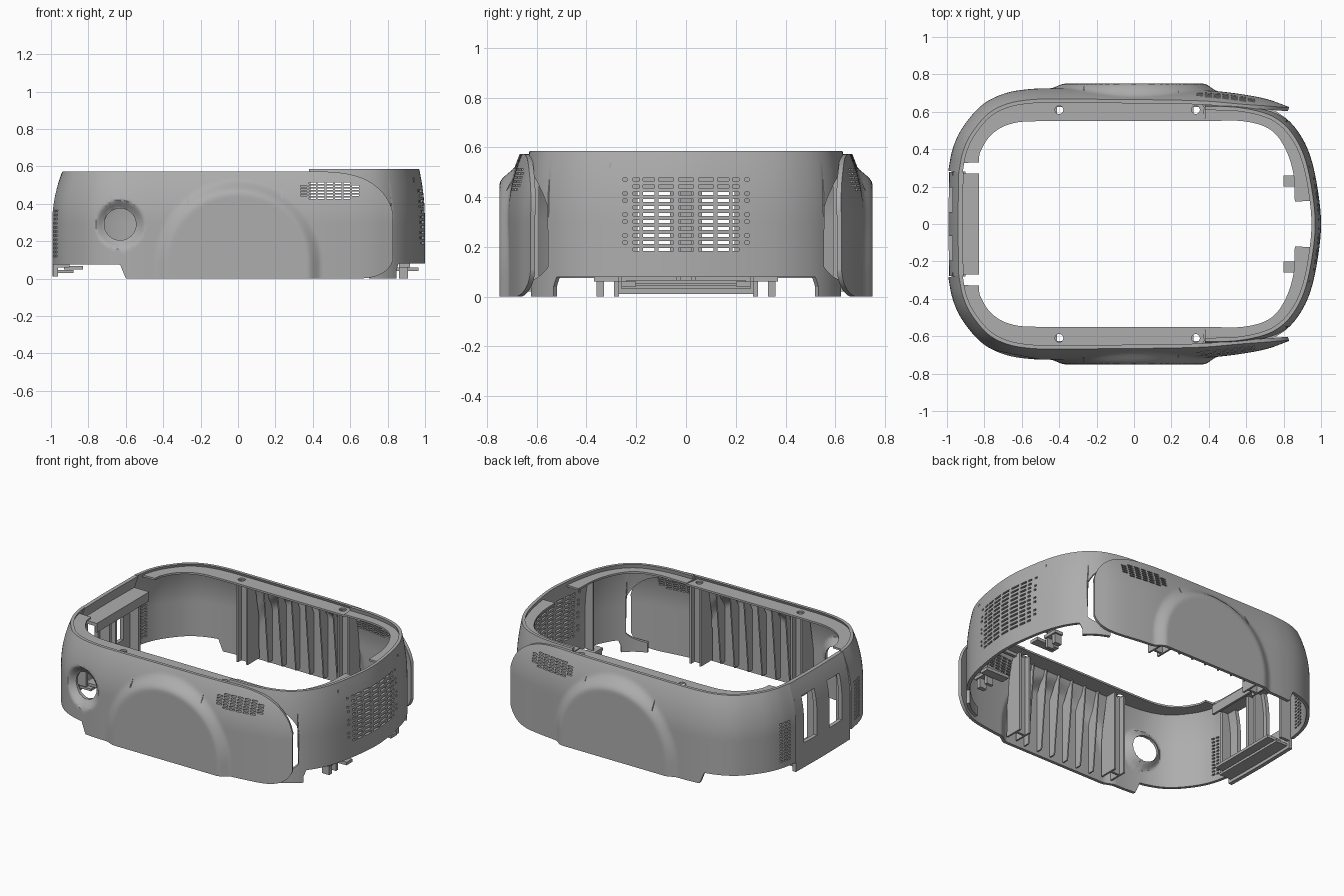
import bpy, bmesh, math
from mathutils import Vector

cube = bpy.data.objects.get("Cube")
if cube:
    bpy.data.objects.remove(cube, do_unlink=True)

grey = bpy.data.materials.new("plain grey")
grey.use_nodes = True
COLOUR = (0.42, 0.42, 0.42, 1)
grey.diffuse_color = COLOUR
grey.node_tree.nodes["Principled BSDF"].inputs["Base Color"].default_value = COLOUR
parts = []


def finish(name, bm, keep=True):
    bmesh.ops.recalc_face_normals(bm, faces=bm.faces)
    mesh = bpy.data.meshes.new(name)
    bm.to_mesh(mesh)
    bm.free()
    mesh.materials.append(grey)
    ob = bpy.data.objects.new(name, mesh)
    bpy.context.collection.objects.link(ob)
    if keep:
        parts.append(ob)
    return ob


def add_box(bm, x, y, z):
    made = bmesh.ops.create_cube(bm, size=1)["verts"]
    for v in made:
        v.co = [(r[0] + r[1]) / 2 + c * (r[1] - r[0]) for r, c in zip((x, y, z), v.co)]


def boxes(name, ranges, keep=True):
    bm = bmesh.new()
    for r in ranges:
        add_box(bm, *r)
    return finish(name, bm, keep)


def cylinder(name, centre, radius, depth, along_y=False):
    bm = bmesh.new()
    bmesh.ops.create_cone(bm, cap_ends=True, segments=40, radius1=radius, radius2=radius, depth=depth)
    for v in bm.verts:
        if along_y:
            v.co = Vector((v.co.x, v.co.z, v.co.y))
        v.co += Vector(centre)
    return finish(name, bm, False)


def cut(ob, cutter):
    cutter.hide_render = True
    mod = ob.modifiers.new("cut", "BOOLEAN")
    mod.operation, mod.solver, mod.object = "DIFFERENCE", "EXACT", cutter
    bpy.context.view_layer.objects.active = ob
    bpy.ops.object.modifier_apply(modifier=mod.name)
    bpy.data.objects.remove(cutter, do_unlink=True)


def resample(pts, count):
    lens = [0]
    for a, b in zip(pts, pts[1:]):
        lens.append(lens[-1] + (b - a).length)
    out, k = [], 0
    for i in range(count):
        d = lens[-1] * i / (count - 1)
        while k < len(pts) - 2 and lens[k + 1] < d:
            k += 1
        out.append(pts[k].lerp(pts[k + 1], (d - lens[k]) / (lens[k + 1] - lens[k])))
    return out


def smooth_path(pts, count):
    # Catmull-Rom curve through the points, evenly spaced
    p = [Vector(q) for q in pts]
    p = [2 * p[0] - p[1]] + p + [2 * p[-1] - p[-2]]
    out = []
    for a, b, c, d in zip(p, p[1:], p[2:], p[3:]):
        for i in range(16):
            t = i / 16
            out.append(0.5 * (2 * b + (c - a) * t + (2 * a - 5 * b + 4 * c - d) * t * t
                              + (3 * b - a - 3 * c + d) * t ** 3))
    return resample(out + [p[-2]], count)


def normals(path):
    out = []
    for i in range(len(path)):
        t = (path[min(i + 1, len(path) - 1)] - path[max(i - 1, 0)]).normalized()
        out.append(Vector((t.y, -t.x)))
    return out


def arc(t):
    return (1 - min(max(t, 0), 0.98) ** 3) ** (1 / 3)


def clamp(t):
    return min(max(t, 0), 1)


def shell(name, path, bottom, top, lean, thick=0.02, side=1, relief=None, rows=36):
    # Curved wall that leans inwards near the top
    bm = bmesh.new()
    layers = []
    for depth in (0, thick):
        grid = []
        for p, n in zip(path, normals(path)):
            lo, hi, col = bottom(p.x, abs(p.y)), top(p.x), []
            for j in range(rows + 1):
                z = lo + (hi - lo) * j / rows
                q = p - n * lean * max(0, (z - 0.3) / 0.28) ** 2
                y = relief(q.x, q.y, z) if relief else q.y
                q = Vector((q.x, y)) - n * depth
                col.append(bm.verts.new((q.x, q.y * side, z)))
            grid.append(col)
        layers.append(grid)
        for a, b in zip(grid, grid[1:]):
            for j in range(rows):
                bm.faces.new((a[j], b[j], b[j + 1], a[j + 1]))
    o, i = layers
    for k in range(len(path) - 1):
        for j in (0, rows):
            bm.faces.new((o[k][j], o[k + 1][j], i[k + 1][j], i[k][j]))
    for k in (0, -1):
        for j in range(rows):
            bm.faces.new((o[k][j], o[k][j + 1], i[k][j + 1], i[k][j]))
    return finish(name, bm)


def strip(name, outer, inner, z, thick, side):
    bm = bmesh.new()
    rings = [[bm.verts.new((q.x, q.y * side, h)) for q in pts]
             for pts, h in ((outer, z), (inner, z), (inner, z - thick), (outer, z - thick))]
    for a, b in zip(rings, rings[1:] + rings[:1]):
        for k in range(len(outer) - 1):
            bm.faces.new((a[k], a[k + 1], b[k + 1], b[k]))
    for k in (0, -1):
        bm.faces.new([r[k] for r in rings])
    return finish(name, bm)


def rib(bm, profile, x0, x1, side):
    a, b = [[bm.verts.new((x, y * side, z)) for y, z in profile] for x in (x0, x1)]
    bm.faces.new(a)
    bm.faces.new(b)
    for k in range(len(a)):
        bm.faces.new((a[k - 1], a[k], b[k], b[k - 1]))


# Outlines seen from above
side_path = smooth_path([(.83, .625), (.72, .665), (.6, .69), (.42, .712), (.2, .72), (0, .722),
                         (-.35, .725), (-.55, .722), (-.7, .695), (-.82, .63), (-.92, .51),
                         (-.97, .4), (-.993, .285)], 200)
half = [(.38, .66), (.55, .655), (.7, .625), (.8, .575), (.88, .49), (.94, .37), (.98, .2)]
vent_path = smooth_path([(x, -y) for x, y in half] + [(1, 0)] + half[::-1], 240)


# Side panel edges and raised round pad
def side_bottom(x, y):
    if x > 0:
        return 0.2 - 0.2 * arc((x - 0.6) / 0.24)
    return 0.075 * clamp((-0.6 - x) / 0.03)


def side_top(x):
    return 0.2 + 0.373 * arc((x - 0.38) / 0.46)


def pad(x, y, z):
    d = math.hypot(x, max(z - 0.08, 0)) - 0.37
    t = clamp(1 - d / 0.08)
    return y + (0.75 - y) * t * t * (3 - 2 * t) if t > 0 else y


def pad_and_dish(x, y, z):
    r = math.hypot(x + 0.63, z - 0.29)
    return pad(x, y, z) - 0.045 * clamp((0.13 - r) / 0.045)


for label, s in (("front", -1), ("back", 1)):
    panel = shell(label + "_side_panel", side_path, side_bottom, side_top, 0.06, 0.02, s,
                  pad_and_dish if s < 0 else pad)
    if s < 0:
        cut(panel, cylinder("hole_cutter", (-.63, -.7, .29), 0.085, 0.3, True))
    # Small vents in the panel and at the corner
    slots = []
    ys = tuple(sorted((s * 0.6, s * 0.8)))
    for k in range(6):
        z, n = 0.43 + k * 0.016, (2, 3, 3, 3, 3, 2)[k]
        for i in range(-n, n + 1):
            x = 0.49 + i * 0.046
            slots.append(((x - .018, x + .018), ys, (z - .004, z + .004)))
    for k in range(12):
        for y in (.34, .37, .4):
            c, z = y * s, 0.12 + k * 0.022
            slots.append(((-1.05, -.9), (c - .01, c + .01), (z - .005, z + .005)))
    cut(panel, boxes("slot_cutter", slots, False))

    # Top flange, in a long and a curved piece
    norm = normals(side_path)
    outer = [p - n * .065 for p, n in zip(side_path, norm) if p.x <= .38 and p.y > .33]
    inner = smooth_path([(.38, .55), (0, .55), (-.5, .55), (-.66, .535), (-.76, .48),
                         (-.82, .39), (-.83, .33)], 80)
    flange = strip(label + "_long_flange", resample(outer, 80), inner, .555, .012, s)
    for x in (-.4, .33):
        cut(flange, cylinder("notch_cutter", (x, s * .61, .55), .022, .1))
    outer = [p - n * .04 for p, n in zip(vent_path, normals(vent_path)) if p.y > .12]
    inner = smooth_path([(.86, .12), (.85, .28), (.8, .42), (.72, .51), (.58, .55), (.38, .55)], 60)
    strip(label + "_curved_flange", resample(outer, 60), inner, .56, .012, s)

    # Foot of the vent wall beside the panel tip
    foot = [p for p in vent_path if p.y > 0 and .7 < p.x < .85]
    shell(label + "_foot", foot, lambda x, y: 0, lambda x: .2 - .14 * arc((x - .6) / .24),
          .03, .02, s, rows=6)

    # Channel columns and thin ribs inside the panel
    bm = bmesh.new()
    deep = [(.59, .02), (.71, .02), (.705, .3), (.66, .545), (.59, .545)]
    thin = [(.69, .02), (.735, .02), (.735, .4), (.66, .545), (.64, .545)]
    for c in (-.385, .345):
        for x in (c - .04, c + .03):
            rib(bm, deep, x, x + .012, s)
        rib(bm, [(.625, .02), (.64, .02), (.64, .545), (.625, .545)], c - .03, c + .03, s)
    for k in range(6):
        x = -.27 + k * .1
        rib(bm, thin, x, x + .008, s)
    finish(label + "_inner_ribs", bm)

    # Clips and uprights inside the vent wall
    def across(a, b):
        return tuple(sorted((a * s, b * s)))
    boxes(label + "_clips", [((.8, .965), across(.2, .26), (.04, .06)),
                             ((.86, .92), across(.27, .37), (.06, .08)),
                             ((.86, .91), across(.27, .29), (0, .07)),
                             ((.86, .91), across(.33, .36), (0, .07)),
                             ((.88, .94), across(.3, .31), (.08, .54))])


# Vent wall wrapping round the end
def vent_bottom(x, y):
    if x < 0.825:
        return 0.2 + 0.33 * arc((x - 0.38) / 0.46)
    return 0.08 * clamp((0.545 - y) / 0.025)


wall = shell("vent_wall", vent_path, vent_bottom, lambda x: .585, .03)
slots = []
for k in range(11):
    z = 0.19 + k * 0.028
    row = [(0, .06), (.08, .06), (.15, .045), (.2, .025)] + ([(.245, .016)] if k % 3 else [])
    for y, w in row:
        for c in {y, -y}:
            slots.append(((.85, 1.1), (c - w / 2, c + w / 2), (z - .006, z + .006)))
cut(wall, boxes("vent_cutter", slots, False))

# Door end with two windows
door_path = smooth_path([(-.988, .278), (-.992, 0), (-.988, -.278)], 24)
door = shell("door_panel", door_path, lambda x, y: .01, lambda x: .57, .055, .025)
cut(door, boxes("window_cutter", [((-1.1, -.9), (c - .065, c + .065), (.17, .47))
                                  for c in (-.13, .13)], False))
boxes("door_shelf", [((-.95, -.83), (-.27, .27), (.47, .49)),
                     ((-.845, -.83), (-.27, .27), (.43, .47))])
boxes("door_posts", [((-.97, -.9), (c - .01, c + .01), (.06, .47)) for c in (-.27, -.03, .03, .27)])
boxes("door_tray", [((-.97, -.88), (-.26, .26), (.03, .045)),
                    ((-.93, -.83), (-.24, .24), (.05, .068))])

# Smooth shading with crisp edges
bpy.ops.object.select_all(action="DESELECT")
for ob in parts:
    ob.select_set(True)
bpy.context.view_layer.objects.active = parts[0]
bpy.ops.object.shade_smooth_by_angle(angle=math.radians(30))
